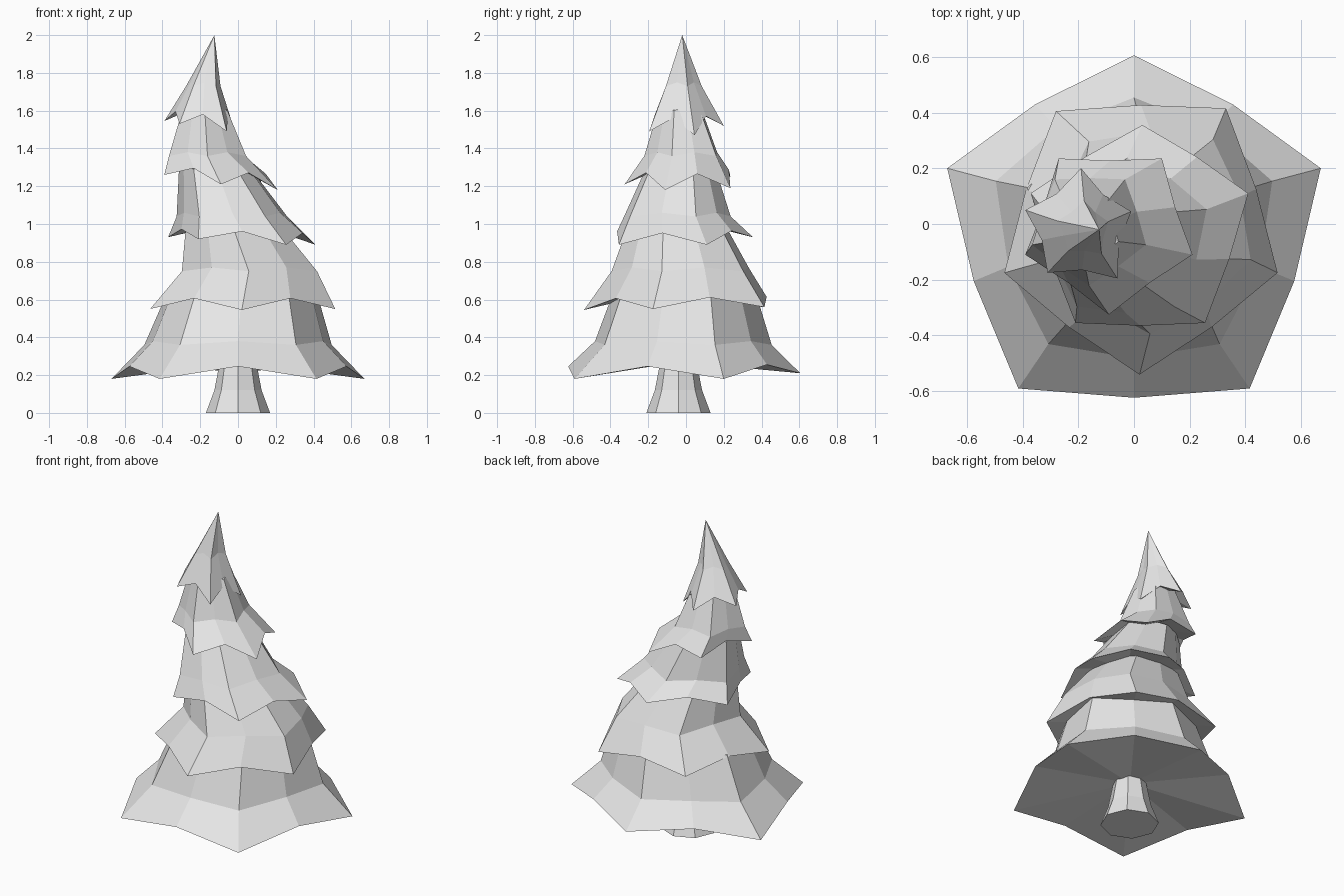
import bpy
import bmesh
import math
from mathutils import Vector

cube = bpy.data.objects.get("Cube")
if cube:
    bpy.data.objects.remove(cube, do_unlink=True)

# One plain grey for the whole tree
grey = bpy.data.materials.new("light_grey")
grey.use_nodes = True
grey.diffuse_color = (0.8, 0.8, 0.8, 1)
grey.node_tree.nodes["Principled BSDF"].inputs["Base Color"].default_value = grey.diffuse_color


def loft(name, rings, bottom, top):
    """Skin a stack of equal rings and close each end with a fan to a point."""
    bm = bmesh.new()
    loops = [[bm.verts.new(point) for point in ring] for ring in rings]
    count = len(loops[0])
    for lower, upper in zip(loops, loops[1:]):
        for i in range(count):
            j = (i + 1) % count
            bm.faces.new((lower[i], lower[j], upper[j], upper[i]))
    for loop, tip in ((loops[0], bottom), (loops[-1], top)):
        centre = bm.verts.new(tip)
        for i in range(count):
            bm.faces.new((loop[i], loop[(i + 1) % count], centre))
    bmesh.ops.recalc_face_normals(bm, faces=bm.faces)
    mesh = bpy.data.meshes.new(name)
    bm.to_mesh(mesh)
    bm.free()
    mesh.materials.append(grey)
    obj = bpy.data.objects.new(name, mesh)
    bpy.context.collection.objects.link(obj)
    return obj


def branch_tier(name, tips, notch_z, notch_scale, upper_rows, lift, apex=None):
    """Five drooping tips with raised notches between, narrowing upward.

    Each upper row is (centre x, centre y, z, scale of the tip outline)."""
    tips = [Vector(tip) for tip in tips]
    middle = sum(tips, Vector()) / len(tips)
    hem = []
    for i, tip in enumerate(tips):
        between = (tip + tips[(i + 1) % len(tips)]) / 2
        notch = middle + (between - middle) * notch_scale
        notch.z = notch_z + (between.z - middle.z) * 0.6
        hem += [tip, notch]
    rings = [hem]
    for x, y, z, scale in upper_rows:
        ring = []
        for i, point in enumerate(hem):
            is_notch = i % 2
            grow = scale * (1.06 if is_notch else 1)
            ring.append((x + (point.x - middle.x) * grow,
                         y + (point.y - middle.y) * grow,
                         z + 0.02 * is_notch))
        rings.append(ring)
    x, y, z, scale = upper_rows[-1]
    loft(name, rings, (middle.x, middle.y, notch_z + lift), apex or (x, y, z + 0.04))


# Trunk, eight sided and flared at the foot
trunk_rings = []
for radius, z in ((0.17, 0), (0.125, 0.12), (0.1, 0.25), (0.09, 0.32)):
    trunk_rings.append([(radius * math.cos(k * math.tau / 8),
                         radius * math.sin(k * math.tau / 8) - 0.04, z) for k in range(8)])
loft("trunk", trunk_rings, (0, -0.04, 0), (0, -0.04, 0.34))

# Branch tiers from the ground up, leaning toward the model's right
branch_tier("bottom_branches",
            [(0.67, 0.2, 0.18), (0, 0.605, 0.21), (-0.67, 0.2, 0.18),
             (-0.415, -0.59, 0.18), (0.415, -0.59, 0.18)],
            0.25, 1.06, [(0, -0.02, 0.36, 0.74), (0.02, -0.01, 0.62, 0.6)], 0.02)
branch_tier("lower_branches",
            [(0.515, -0.175, 0.55), (0.33, 0.415, 0.56), (-0.28, 0.405, 0.56),
             (-0.465, -0.175, 0.55), (0.02, -0.54, 0.545)],
            0.61, 1.04, [(0.06, -0.01, 0.75, 0.73), (-0.03, -0.04, 1, 0.5)], 0.06)
branch_tier("middle_branches",
            [(0.41, 0.11, 0.89), (0.03, 0.355, 0.93), (-0.37, 0.11, 0.93),
             (-0.21, -0.355, 0.92), (0.255, -0.355, 0.89)],
            0.965, 1.03, [(-0.03, -0.05, 1.04, 0.75), (-0.12, -0.03, 1.29, 0.49)], 0.06)
branch_tier("upper_branches",
            [(0.21, -0.11, 1.18), (0.1, 0.235, 1.19), (-0.27, 0.235, 1.25),
             (-0.39, -0.11, 1.26), (-0.09, -0.325, 1.21)],
            1.285, 0.97, [(-0.16, -0.01, 1.36, 0.68), (-0.175, -0.025, 1.6, 0.4)], 0.06)
branch_tier("top_branches",
            [(-0.01, 0.045, 1.47), (-0.19, 0.2, 1.52), (-0.39, 0.05, 1.545),
             (-0.31, -0.175, 1.53), (-0.06, -0.195, 1.49)],
            1.58, 0.88, [(-0.18, -0.02, 1.73, 0.48)], 0.05, (-0.125, -0.02, 2))
